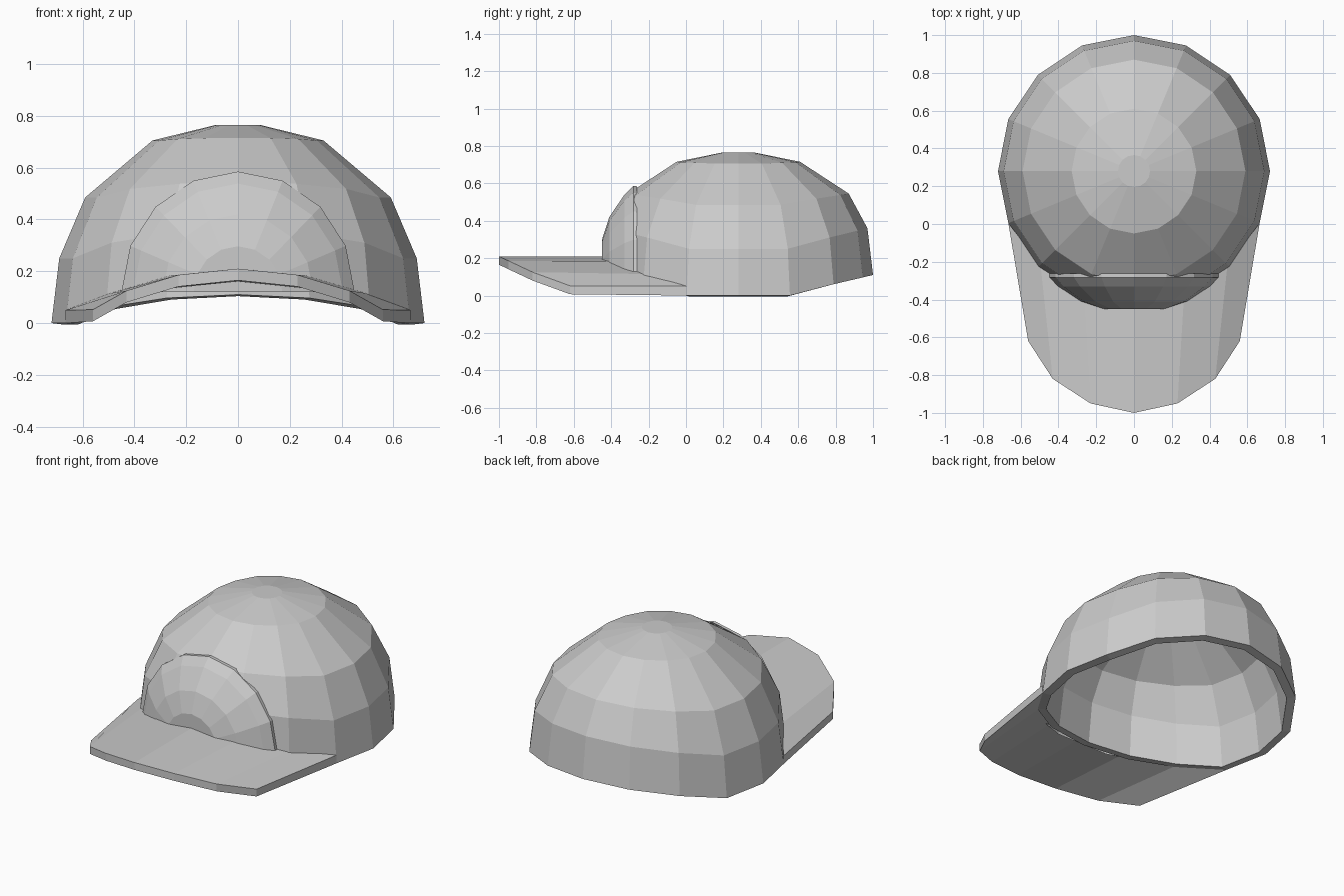
import bpy
from math import sin, cos, pi

if "Cube" in bpy.data.objects:
    bpy.data.objects.remove(bpy.data.objects["Cube"])

CY, SIDES = 0.28, 16


def make(name, verts, faces):
    me = bpy.data.meshes.new(name)
    me.from_pydata(verts, [], faces)
    me.update()
    ob = bpy.data.objects.new(name, me)
    bpy.context.collection.objects.link(ob)
    return ob


def strips(rows, n, closed):
    """Quads between successive rows of n points."""
    return [(r * n + i, r * n + (i + 1) % n, (r + 1) * n + (i + 1) % n, (r + 1) * n + i)
            for r in range(rows - 1) for i in range(n if closed else n - 1)]


# Crown: faceted dome whose lower rings rise at front and back
rings = [(0.72, 0.0, 0.11), (0.69, 0.25, 0.11), (0.59, 0.485, 0.06),
         (0.33, 0.705, 0.01), (0.085, 0.765, 0.0)]      # radius, height, rise
lift = [0, 0, 0.55, 0.88, 1.0]                          # side -> front/back
verts = []
for r, z, rise in rings:
    for i in range(SIDES):
        a = 2 * pi * i / SIDES
        k = i % 8
        verts.append((r * cos(a), CY + r * sin(a), z + rise * lift[min(k, 8 - k)]))
top = (len(rings) - 1) * SIDES
crown = make("crown", verts, strips(len(rings), SIDES, True) +
             [tuple(range(top, top + SIDES))])
shell = crown.modifiers.new("thickness", 'SOLIDIFY')
shell.thickness = 0.05
shell.offset = -1

# Brim: arched slab running from the crown to a rounded front edge
front = [(0, -1.0, 0.21), (0.23, -0.95, 0.186), (0.43, -0.82, 0.125), (0.56, -0.62, 0.052)]
rear = []
for i, (r, z) in enumerate([(0.695, 0.21), (0.695, 0.183), (0.70, 0.115), (0.72, 0.05)]):
    a = i * pi / 8
    rear.append((r * sin(a), CY - r * cos(a), z))


def mirrored(half):
    return [(-x, y, z) for x, y, z in half[:0:-1]] + half


def lower(row, t):
    return [(x, y, z - t) for x, y, z in row]


f, b = mirrored(front), mirrored(rear)
n = len(f)
loops = [f, b, lower(b, 0.05), lower(f, 0.045), f]
verts = [p for row in loops[:4] for p in row]
faces = strips(4, n, False)
faces += [(3 * n + i, 3 * n + i + 1, i + 1, i) for i in range(n - 1)]
faces += [(0, n, 2 * n, 3 * n), (4 * n - 1, 3 * n - 1, 2 * n - 1, n - 1)]
brim = make("brim", verts, [q[::-1] for q in faces])

# Front panel: half-round raised patch with a thin turned-back rim
prof = [(0.96, -0.262), (1.0, -0.282), (0.9, -0.33), (0.645, -0.41), (0.38, -0.45)]
m = 9
verts = [(0.45 * s * cos(pi * i / 8), y, 0.12 + 0.465 * s * sin(pi * i / 8))
         for s, y in prof for i in range(m)]
verts[:m] = [(x * 1.04, y, 0.12 + (z - 0.12) * 1.04) for x, y, z in verts[:m]]
last = (len(prof) - 1) * m
faces = strips(len(prof), m, False) + [tuple(range(last, last + m))]
panel = make("front_panel", verts, [q[::-1] for q in faces])

# Consistent outward normals for brim and panel
import bmesh
for ob in (brim, panel):
    bm = bmesh.new()
    bm.from_mesh(ob.data)
    bmesh.ops.recalc_face_normals(bm, faces=bm.faces)
    if ob is panel:
        bm.faces.ensure_lookup_table()
        if bm.faces[-1].normal.y > 0:
            bmesh.ops.reverse_faces(bm, faces=bm.faces)
    bm.to_mesh(ob.data)
    bm.free()
